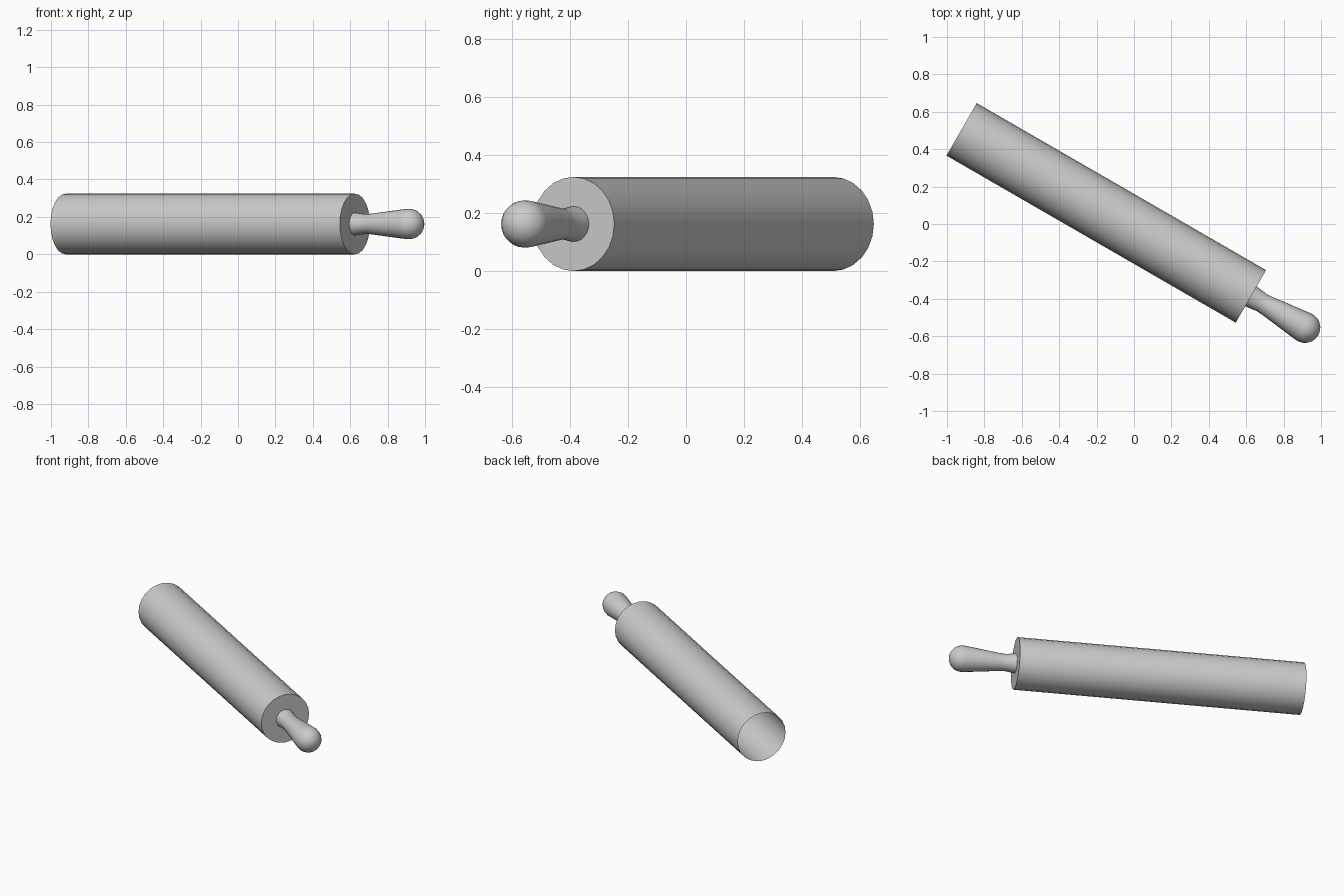
import bpy, bmesh, math
from mathutils import Matrix

if "Cube" in bpy.data.objects:
    bpy.data.objects.remove(bpy.data.objects["Cube"])

SIDES = 24
YAW = math.radians(-30)
# Local frame: x runs along the pin, origin at the centre of the handle-side end face
PLACE = Matrix.Translation((0.625, -0.387, 0.162)) @ Matrix.Rotation(YAW, 4, 'Z')


def lathe(name, profile, angle):
    """Revolve (position, radius) pairs around the pin axis; radius 0 closes to a tip."""
    bm = bmesh.new()
    rings = []
    for x, r in profile:
        if r == 0:
            rings.append([bm.verts.new((x, 0, 0))] * SIDES)
        else:
            rings.append([bm.verts.new((x, r * math.cos(a), r * math.sin(a)))
                          for a in (2 * math.pi * i / SIDES for i in range(SIDES))])
    for a, b in zip(rings, rings[1:]):
        for i in range(SIDES):
            j = (i + 1) % SIDES
            quad = list(dict.fromkeys((a[j], a[i], b[i], b[j])))
            bm.faces.new(quad)
    mesh = bpy.data.meshes.new(name)
    bm.normal_update()
    bm.to_mesh(mesh)
    bm.free()
    ob = bpy.data.objects.new(name, mesh)
    bpy.context.collection.objects.link(ob)
    ob.matrix_world = PLACE
    bpy.ops.object.select_all(action='DESELECT')
    ob.select_set(True)
    bpy.context.view_layer.objects.active = ob
    bpy.ops.object.shade_smooth_by_angle(angle=math.radians(angle))
    return ob


# Roller barrel: open at the far end, ring-shaped face around the handle
lathe("roller_barrel", [(-1.786, 0.162), (0, 0.162), (0, 0.061)], 40)

# Handle: neck flaring out into a rounded knob
BALL_X, BALL_R = 0.334, 0.082
knob = [(BALL_X + BALL_R * math.sin(math.radians(d)),
         BALL_R * math.cos(math.radians(d)) if d < 90 else 0)
        for d in (-6, 10, 26, 42, 58, 74, 90)]
lathe("handle", [(0, 0.061), (0.035, 0.057), (0.065, 0.053), (0.10, 0.055),
                 (0.20, 0.067)] + knob, 50)
